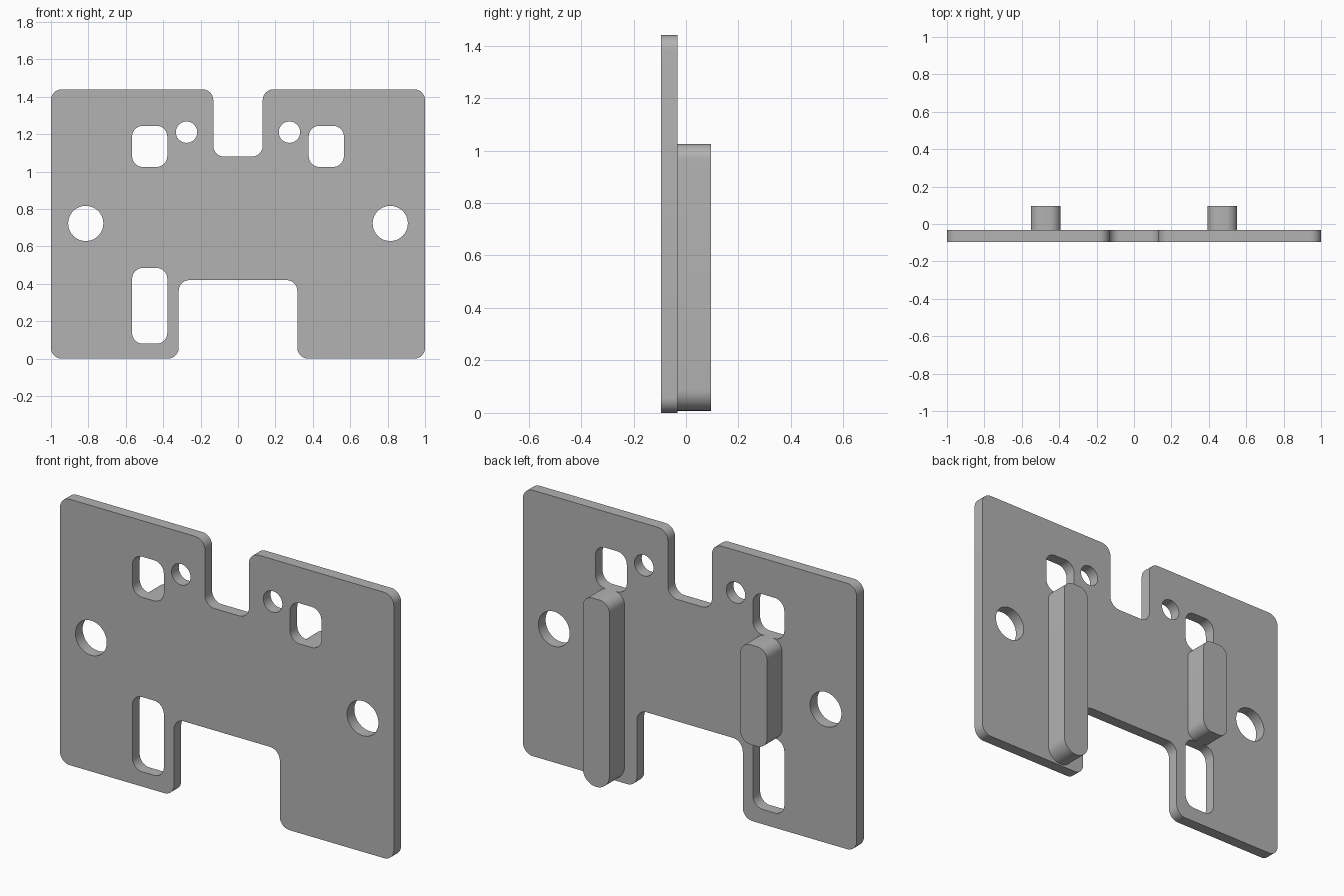
import bpy
from math import pi, cos, sin
from mathutils import Vector

cube = bpy.data.objects.get("Cube")
if cube:
    bpy.data.objects.remove(cube, do_unlink=True)

# Single grey finish
grey = bpy.data.materials.new("plain_grey")
grey.use_nodes = True
colour = (0.45, 0.45, 0.45, 1)
grey.diffuse_color = colour
grey.node_tree.nodes["Principled BSDF"].inputs["Base Color"].default_value = colour


def fillet(corners, steps=10):
    """Round each (x, z, radius) right-angled corner of a closed outline."""
    points = []
    for i, (x, z, r) in enumerate(corners):
        here = Vector((x, z))
        before = Vector(corners[i - 1][:2])
        after = Vector(corners[(i + 1) % len(corners)][:2])
        u = (before - here).normalized() * r
        v = (after - here).normalized() * r
        for k in range(steps + 1):
            a = k / steps * pi / 2
            points.append(here + u * (1 - sin(a)) + v * (1 - cos(a)))
    return points


def slot(x, half, low, high, r_low, r_high):
    return fillet([(x - half, low, r_low), (x + half, low, r_low),
                   (x + half, high, r_high), (x - half, high, r_high)])


def circle(x, z, r, n=48):
    return [Vector((x + r * cos(2 * pi * k / n), z + r * sin(2 * pi * k / n)))
            for k in range(n)]


def extrude(name, outlines, y_front, y_back):
    """Fill the outlines (later ones are holes) and thicken along y."""
    curve = bpy.data.curves.new(name, 'CURVE')
    curve.dimensions = '2D'
    curve.fill_mode = 'BOTH'
    curve.extrude = (y_back - y_front) / 2
    for outline in outlines:
        spline = curve.splines.new('POLY')
        spline.points.add(len(outline) - 1)
        for point, p in zip(spline.points, outline):
            point.co = (p.x, p.y, 0, 1)
        spline.use_cyclic_u = True
    obj = bpy.data.objects.new(name, curve)
    bpy.context.collection.objects.link(obj)
    obj.location.y = (y_front + y_back) / 2
    obj.rotation_euler.x = pi / 2
    bpy.ops.object.select_all(action='DESELECT')
    obj.select_set(True)
    bpy.context.view_layer.objects.active = obj
    bpy.ops.object.convert(target='MESH')
    obj = bpy.context.object
    obj.name = name
    # Weld caps to walls
    bpy.ops.object.mode_set(mode='EDIT')
    bpy.ops.mesh.select_all(action='SELECT')
    bpy.ops.mesh.remove_doubles(threshold=0.0001)
    bpy.ops.mesh.normals_make_consistent(inside=False)
    bpy.ops.object.mode_set(mode='OBJECT')
    obj.data.materials.clear()
    obj.data.materials.append(grey)
    bpy.ops.object.shade_smooth_by_angle(angle=pi / 6)
    return obj


# Plate outline with a notch in the top and bottom edges
R, TOP = 0.058, 1.44
right_half = [(0.317, 0.42, R), (0.317, 0, R), (1, 0, R), (1, TOP, R),
              (0.132, TOP, R), (0.132, 1.08, R)]
left_half = [(-x, z, r) for x, z, r in reversed(right_half)]
outlines = [fillet(right_half + left_half)]

# Mirrored round holes and windows, plus one lower window
SLOT_X = 0.472
for side in (-1, 1):
    outlines.append(circle(side * 0.814, 0.723, 0.094))
    outlines.append(circle(side * 0.275, 1.211, 0.057))
    outlines.append(slot(side * SLOT_X, 0.094, 1.025, 1.245, R, R))
outlines.append(slot(-SLOT_X, 0.094, 0.08, 0.485, R, R))
extrude("plate", outlines, -0.095, -0.033)

# Bars on the back
extrude("left_long_bar", [slot(SLOT_X, 0.08, 0.008, 1.025, 0.0795, R)], -0.033, 0.095)
extrude("right_short_bar", [slot(-SLOT_X, 0.08, 0.485, 1.025, R, R)], -0.033, 0.095)
